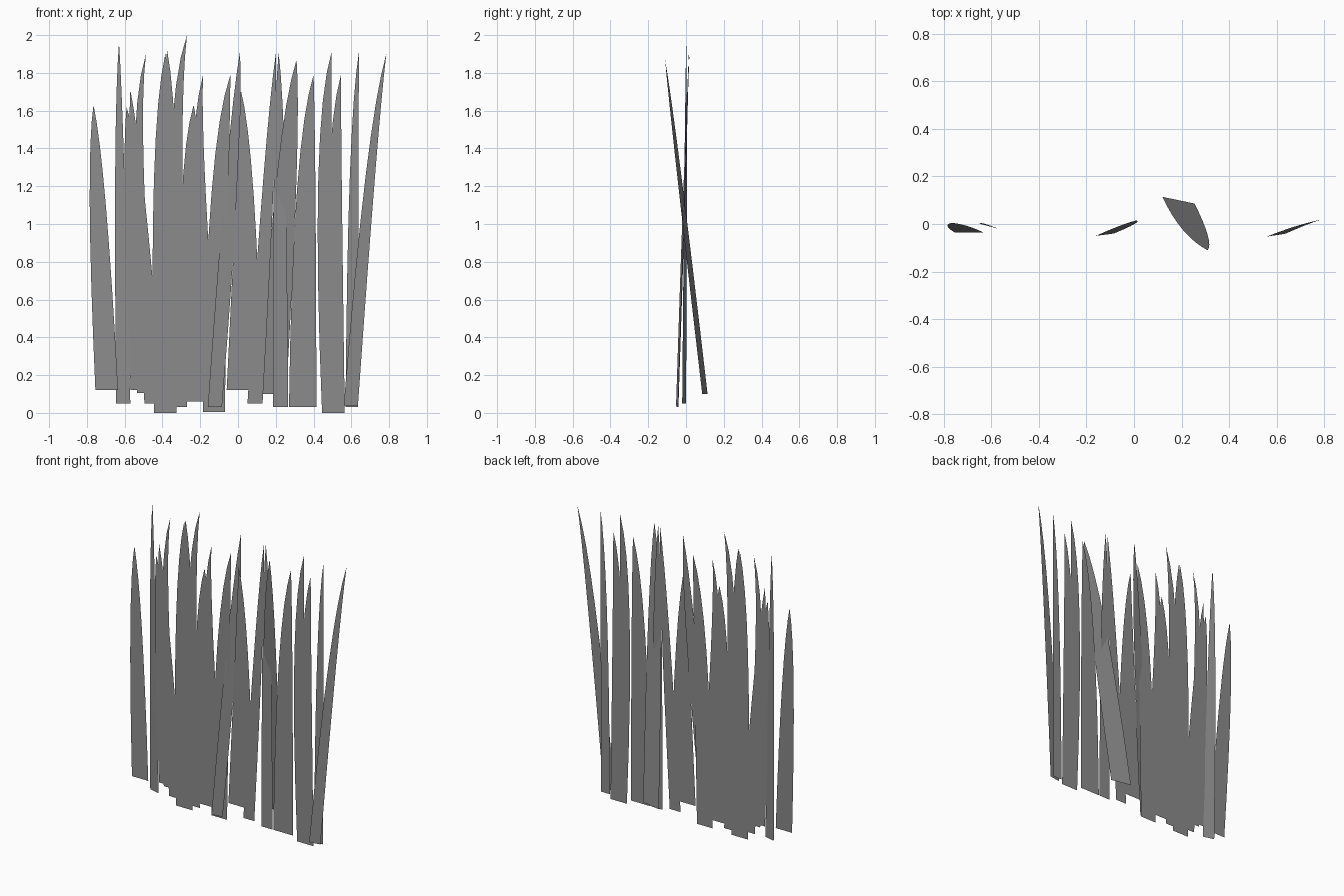
import bpy
import bmesh

default_cube = bpy.data.objects.get("Cube")
if default_cube:
    bpy.data.objects.remove(default_cube, do_unlink=True)

SEGMENTS = 8
SHOULDER = 0.8   # relative height of the curve handle on each blade edge

grass = bpy.data.materials.new("grass_grey")
grass.use_nodes = True
grey = (0.26, 0.26, 0.26, 1.0)
grass.diffuse_color = grey
grass.node_tree.nodes["Principled BSDF"].inputs["Base Color"].default_value = grey


def edge_point(base, middle, tip, t):
    """Quadratic curve that starts at base, passes middle and ends at tip."""
    handle = 2 * middle - (base + tip) / 2
    return base * (1 - t) ** 2 + 2 * handle * t * (1 - t) + tip * t * t


def make_blade(name, base, middle, tip, y_base=-0.015, y_tip=-0.015, yaw=0.0):
    """Flat tapering leaf: base = (left, right, z), middle = (left, right), tip = (x, z)."""
    left, right, bottom = base
    tip_x, tip_z = tip
    centre = (left + right) / 2
    bm = bmesh.new()

    def vertex(x, rise):
        y = y_base + (y_tip - y_base) * rise + yaw * (x - centre)
        return bm.verts.new((x, y, bottom + (tip_z - bottom) * rise))

    rows = []
    for i in range(SEGMENTS):
        t = i / SEGMENTS
        rise = 2 * SHOULDER * t * (1 - t) + t * t
        rows.append((vertex(edge_point(left, middle[0], tip_x, t), rise),
                     vertex(edge_point(right, middle[1], tip_x, t), rise)))
    for (a, b), (d, c) in zip(rows, rows[1:]):
        bm.faces.new((a, b, c, d))
    bm.faces.new((*rows[-1], vertex(tip_x, 1.0)))

    mesh = bpy.data.meshes.new(name)
    bm.to_mesh(mesh)
    bm.free()
    mesh.materials.append(grass)
    blade = bpy.data.objects.new(name, mesh)
    bpy.context.collection.objects.link(blade)
    return blade


# Upright blades sharing one plane, grouped by tuft
right_tuft = [
    ((-.57, -.535, .12), (-.60, -.52), (-.59, 1.62)),
    ((-.535, -.40, .105), (-.57, -.495), (-.57, 1.71)),
    ((-.495, -.43, .05), (-.55, -.498), (-.487, 1.9)),
    ((-.445, -.33, 0), (-.445, -.335), (-.385, 1.9)),
    ((-.41, -.325, 0), (-.41, -.325), (-.375, 1.92)),
    ((-.34, -.27, .03), (-.36, -.295), (-.27, 2)),
    ((-.30, -.2, .06), (-.30, -.19), (-.235, 1.63)),
    ((-.25, -.1, .06), (-.25, -.172), (-.185, 1.79)),
    ((-.185, -.07, .005), (-.14, -.05), (-.04, 1.79)),
]
middle_tuft = [
    ((-.06, .125, .12), (-.01, .083), (.015, 1.71)),
    ((.05, .13, .05), (.135, .19), (.2, 1.9)),
    ((.185, .265, .03), (.19, .25), (.215, 1.91)),
]
left_tuft = [
    ((.27, .415, .03), (.312, .41), (.4, 1.79)),
    ((.445, .53, 0), (.425, .5), (.495, 1.91)),
    ((.47, .565, 0), (.475, .55), (.545, 1.79)),
    ((.57, .635, .03), (.592, .638), (.64, 1.91)),
]
for tuft_name, tuft in (("right_tuft", right_tuft),
                        ("middle_tuft", middle_tuft),
                        ("left_tuft", left_tuft)):
    for number, shape in enumerate(tuft, start=1):
        make_blade(f"{tuft_name}_blade_{number}", *shape)

# Loose blades that lean or twist out of the plane
make_blade("outer_right_blade", (-.755, -.635, .12), (-.785, -.70), (-.765, 1.63),
           y_base=-.035, y_tip=.005)
make_blade("twisted_right_blade", (-.645, -.57, .05), (-.65, -.602), (-.63, 1.96),
           y_base=-.01, y_tip=-.005, yaw=-.27)
make_blade("leaning_middle_blade", (-.16, -.085, .03), (-.065, 0), (.01, 1.91),
           y_base=-.045, y_tip=-.002, yaw=.13)
make_blade("crossing_blade", (.12, .255, .1), (.205, .31), (.31, 1.87),
           y_base=.1, y_tip=-.085, yaw=-.21)
make_blade("outer_left_blade", (.56, .635, .04), (.675, .725), (.785, 1.9),
           y_base=-.047, y_tip=-.01, yaw=.15)
